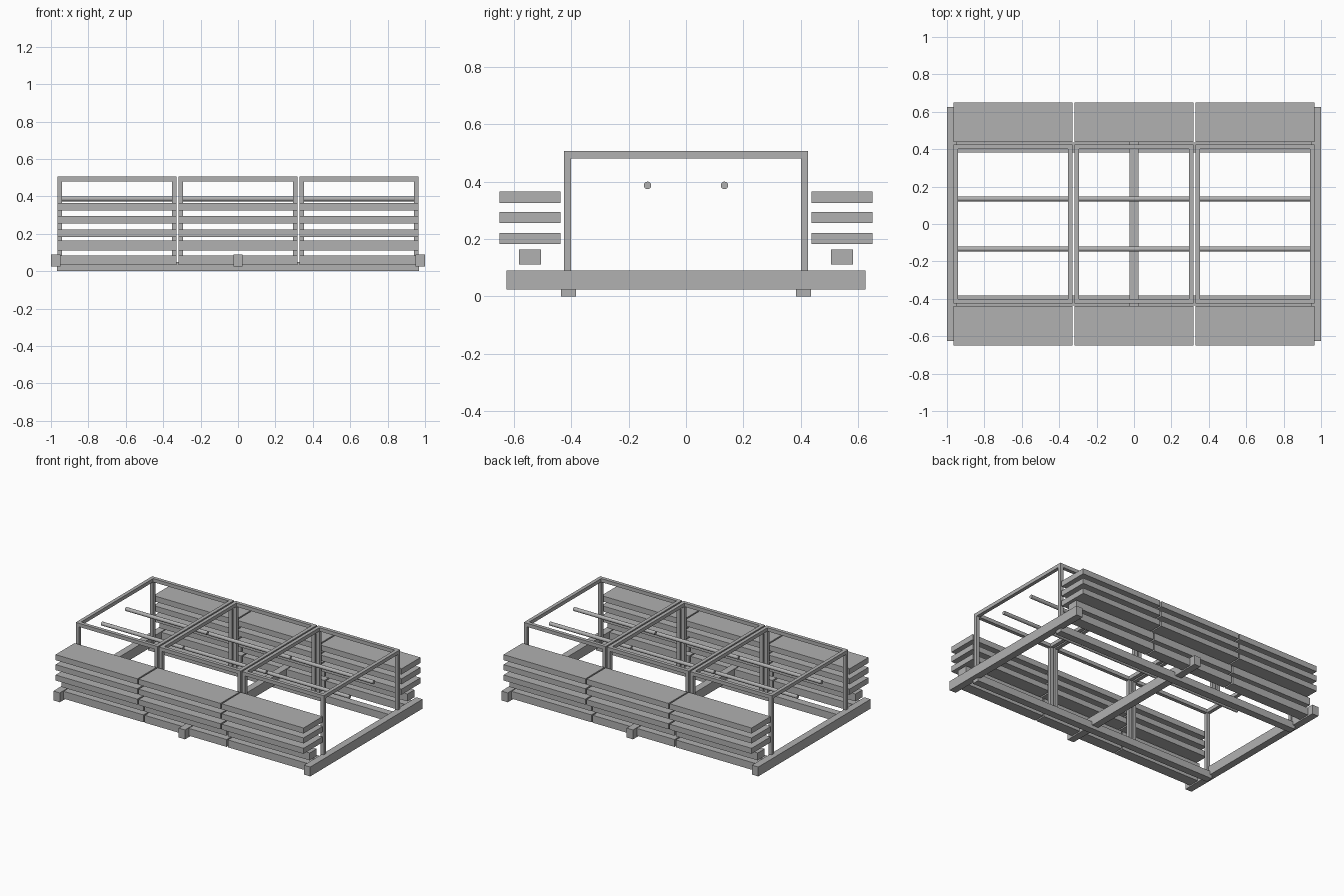
import bpy
from math import pi

cube = bpy.data.objects.get("Cube")
if cube:
    bpy.data.objects.remove(cube, do_unlink=True)

grey = bpy.data.materials.new("plain_grey")
grey.use_nodes = True
colour = (0.44, 0.44, 0.44, 1)
grey.diffuse_color = colour
grey.node_tree.nodes["Principled BSDF"].inputs["Base Color"].default_value = colour


def finish(name):
    ob = bpy.context.object
    ob.name = name
    ob.data.materials.append(grey)
    return ob


def box(name, x, y, z):
    """Box from (min, max) ranges on each axis."""
    spans = (x, y, z)
    bpy.ops.mesh.primitive_cube_add(size=1, location=[(a + b) / 2 for a, b in spans])
    ob = finish(name)
    ob.scale = [abs(b - a) for a, b in spans]
    bpy.ops.object.transform_apply(location=False, rotation=False, scale=True)
    return ob


def mirrored(side, a, b):
    return tuple(sorted((side * a, side * b)))


# Cross beams under the whole unit
for label, x in (("right", -0.975), ("middle", 0), ("left", 0.975)):
    box(f"{label}_cross_beam", (x - 0.025, x + 0.025), (-0.625, 0.625), (0.024, 0.09))

# Long skids beneath the frame posts
for label, s in (("front", -1), ("back", 1)):
    box(f"{label}_skid", (-0.968, 0.968), mirrored(s, 0.383, 0.435), (0, 0.05))

WIDTH, PITCH, TUBE = 0.637, 0.647, 0.025
TOP = 0.506
for module, index in (("right", -1), ("middle", 0), ("left", 1)):
    x0 = index * PITCH - WIDTH / 2
    x1 = x0 + WIDTH
    for label, s in (("front", -1), ("back", 1)):
        # Stacked shelf boards
        for level, z in (("low", 0.183), ("mid", 0.256), ("high", 0.326)):
            box(f"{module}_{label}_{level}_shelf", (x0, x1),
                mirrored(s, 0.438, 0.65), (z, z + 0.039))
        # Narrow planks below the shelves
        for level, z in (("lower", 0.033), ("upper", 0.111)):
            box(f"{module}_{label}_{level}_plank", (x0, x1),
                mirrored(s, 0.505, 0.582), (z, z + 0.052))
        # Posts and long top rail
        tube_y = mirrored(s, 0.4, 0.4 + TUBE)
        for x in (x0, x1 - TUBE):
            box(f"{module}_{label}_post", (x, x + TUBE), tube_y, (0.05, TOP - TUBE))
        box(f"{module}_{label}_top_rail", (x0, x1), tube_y, (TOP - TUBE, TOP))
        # Hanging rod
        bpy.ops.mesh.primitive_cylinder_add(
            vertices=24, radius=0.013, depth=WIDTH,
            location=((x0 + x1) / 2, s * 0.134, 0.387), rotation=(0, pi / 2, 0))
        finish(f"{module}_{label}_rod")
        bpy.ops.object.shade_smooth_by_angle()
    # Top end rails
    for x in (x0, x1 - TUBE):
        box(f"{module}_end_rail", (x, x + TUBE), (-0.4, 0.4), (TOP - TUBE, TOP))
